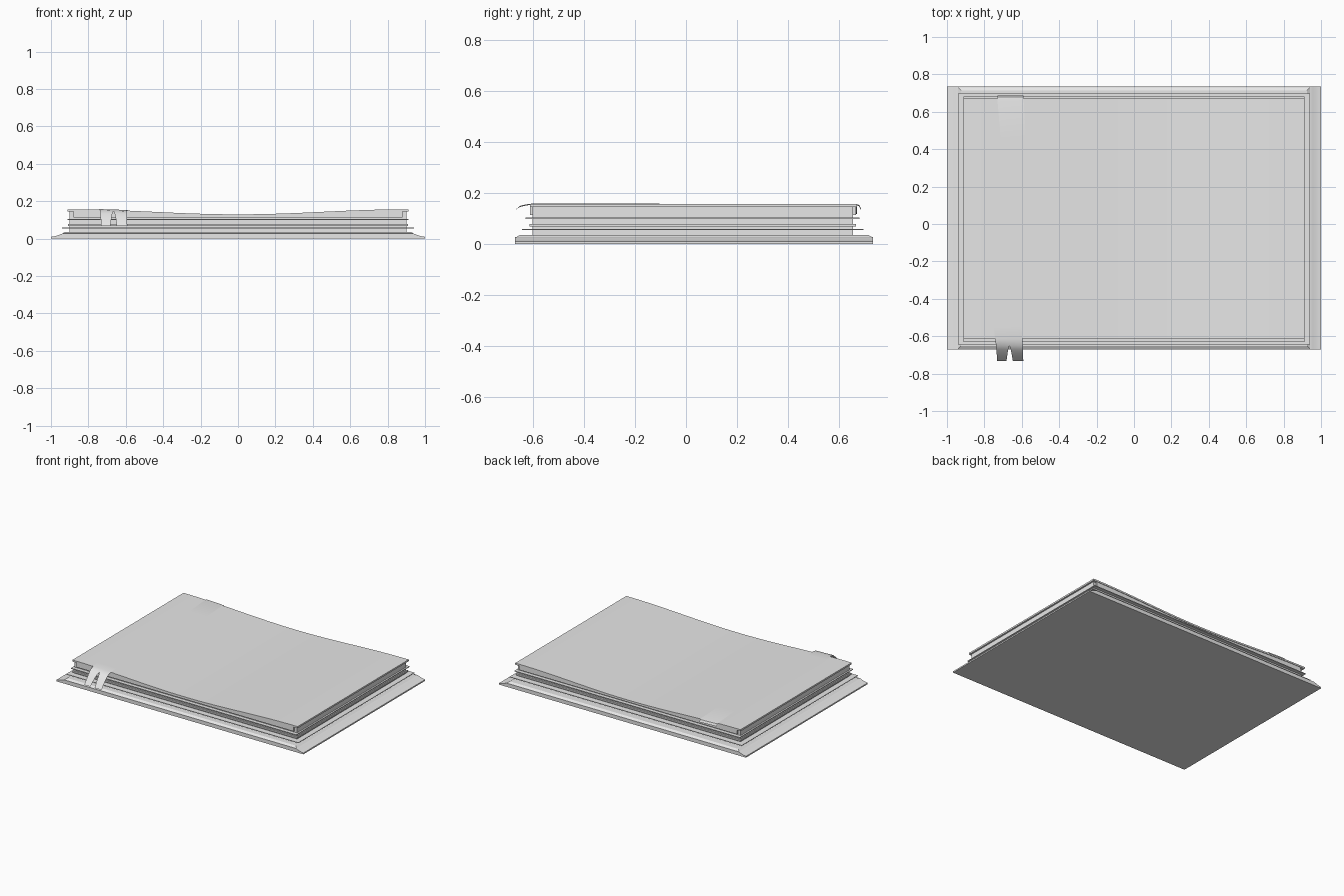
import bpy, bmesh, math

if "Cube" in bpy.data.objects:
    bpy.data.objects.remove(bpy.data.objects["Cube"])

grey = bpy.data.materials.new("light_grey")
grey.diffuse_color = (0.8, 0.8, 0.8, 1)
grey.use_nodes = True
grey.node_tree.nodes["Principled BSDF"].inputs["Base Color"].default_value = grey.diffuse_color


def make(name, verts, faces, smooth=False, fix=True):
    me = bpy.data.meshes.new(name)
    me.from_pydata(verts, [], faces)
    bm = bmesh.new()
    bm.from_mesh(me)
    if fix:
        bmesh.ops.recalc_face_normals(bm, faces=bm.faces)
    bm.to_mesh(me)
    bm.free()
    me.materials.append(grey)
    ob = bpy.data.objects.new(name, me)
    bpy.context.collection.objects.link(ob)
    if smooth:
        bpy.ops.object.select_all(action='DESELECT')
        ob.select_set(True)
        bpy.context.view_layer.objects.active = ob
        bpy.ops.object.shade_smooth_by_angle(angle=math.radians(40))
    return ob


def extrude_y(name, profile, y0, y1, smooth=False):
    """Extrude a closed x-z profile along y."""
    n = len(profile)
    verts = [(x, y, z) for y in (y0, y1) for x, z in profile]
    faces = [(i, (i + 1) % n, n + (i + 1) % n, n + i) for i in range(n)]
    faces += [tuple(range(n)), tuple(range(n, 2 * n))]
    return make(name, verts, faces, smooth)


def slab(name, hx, y0, y1, z0, z1, inset=0.0):
    """Box whose top may be drawn in."""
    verts = []
    for z, d in ((z0, 0), (z1, inset)):
        verts += [(-hx + d, y0 + d, z), (hx - d, y0 + d, z),
                  (hx - d, y1 - d, z), (-hx + d, y1 - d, z)]
    faces = [(0, 1, 2, 3), (4, 5, 6, 7)]
    faces += [(i, (i + 1) % 4, 4 + (i + 1) % 4, 4 + i) for i in range(4)]
    return make(name, verts, faces)


def sag(x):
    """Height of the dipped top cover."""
    return 0.1435 - 0.0135 * math.cos(math.pi * x / 0.9)


def sagging(name, hx, y0, y1, drop, bottom):
    xs = [-hx + 2 * hx * i / 32 for i in range(33)]
    top = [(x, sag(x) - drop) for x in xs]
    low = [(x, bottom if bottom is not None else sag(x) - 0.012)
           for x in reversed(xs)]
    return extrude_y(name, top + low, y0, y1, True)


# Base board: concave flared sides and a bevelled raised panel
half = [(-1, 0), (-1, 0.01), (-0.985, 0.012), (-0.97, 0.016),
        (-0.955, 0.021), (-0.94, 0.027)]
extrude_y("base_board", half + [(-x, z) for x, z in reversed(half)],
          -0.672, 0.735, True)
slab("base_panel", 0.945, -0.672, 0.735, 0.024, 0.036, 0.02)

# Page block and the thin boards sticking out of it
sagging("page_block", 0.90, -0.603, 0.655, 0.008, 0.034)
slab("lower_sheet", 0.94, -0.645, 0.698, 0.055, 0.059)
slab("middle_board", 0.908, -0.615, 0.668, 0.068, 0.079)
slab("upper_sheet", 0.912, -0.630, 0.682, 0.099, 0.104)

# Top cover, with narrow bands tucked below it at front and back
sagging("top_cover", 0.912, -0.613, 0.672, 0.0, None)
for side, y0, y1 in (("front", -0.613, -0.602), ("back", 0.654, 0.668)):
    sagging(side + "_band", 0.88, y0, y1, 0.008, 0.113)

# Ribbon: rows of (y, left x, right x, drop below the cover surface)
rows = [(0.688, -0.73, -0.59, 0.02), (0.68, -0.73, -0.59, 0.004),
        (0.66, -0.73, -0.59, 0), (0.45, -0.712, -0.578, 0),
        (0.32, -0.70, -0.564, 0), (0.20, -0.705, -0.56, 0),
        (0.05, -0.725, -0.574, 0), (-0.20, -0.755, -0.60, 0),
        (-0.45, -0.762, -0.606, 0), (-0.55, -0.752, -0.602, 0),
        (-0.615, -0.742, -0.597, 0), (-0.65, -0.738, -0.594, 0.007)]
N = 6
verts, faces = [], []
for y, l, r, d in rows:
    for i in range(N + 1):
        x = l + (r - l) * i / N
        verts.append((x, y, sag(x) + 0.003 - d))
for j in range(len(rows) - 1):
    for i in range(N):
        a = j * (N + 1) + i
        faces.append((a, a + N + 1, a + N + 2, a + 1))

# Two hanging tails split from the ribbon's front edge
last = (len(rows) - 1) * (N + 1)
tails = [(-0.67, 0.134), (-0.69, 0.116), (-0.712, 0.092), (-0.732, 0.068)]
for start, ends in ((0, (-0.732, -0.682)), (N // 2, (-0.648, -0.592))):
    prev = [last + start + i for i in range(N // 2 + 1)]
    first = [verts[k][0] for k in prev]
    for t, (y, z) in enumerate(tails, 1):
        f = (t / len(tails)) ** 0.7
        cur = []
        for i, x0 in enumerate(first):
            x1 = ends[0] + (ends[1] - ends[0]) * i / (N // 2)
            cur.append(len(verts))
            verts.append((x0 + (x1 - x0) * f, y, z))
        for i in range(N // 2):
            faces.append((prev[i], cur[i], cur[i + 1], prev[i + 1]))
        prev = cur
make("ribbon", verts, faces, True, False)
